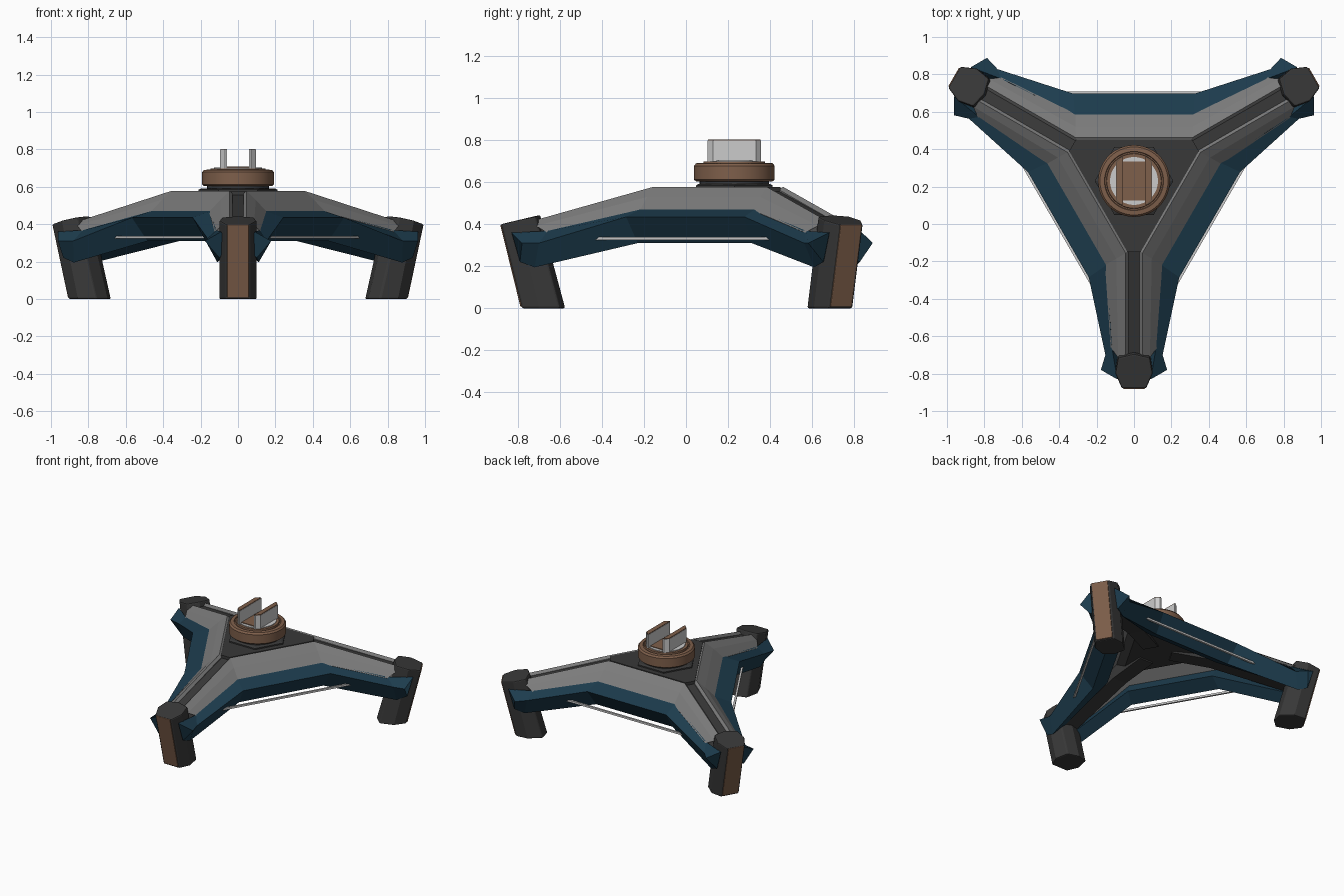
import bpy, bmesh
from math import radians, sin, cos, pi
from mathutils import Matrix, Vector

if "Cube" in bpy.data.objects:
    bpy.data.objects.remove(bpy.data.objects["Cube"])

CENTRE = Matrix.Translation((0, 0.23, 0))


def material(name, col):
    m = bpy.data.materials.new(name)
    m.diffuse_color = (*col, 1)
    m.use_nodes = True
    m.node_tree.nodes["Principled BSDF"].inputs["Base Color"].default_value = m.diffuse_color
    return m


BLUE = material("blue", (0.012, 0.045, 0.075))
BROWN = material("brown", (0.21, 0.115, 0.07))
DARK = material("dark", (0.04, 0.04, 0.04))
GREY = material("mid grey", (0.2, 0.2, 0.2))
WHITE = material("light grey", (0.6, 0.6, 0.6))


def finish(bm, name, mat, turn=0, bevel=0, smooth=False):
    bmesh.ops.recalc_face_normals(bm, faces=bm.faces)
    me = bpy.data.meshes.new(name)
    bm.to_mesh(me)
    bm.free()
    ob = bpy.data.objects.new(name, me)
    bpy.context.collection.objects.link(ob)
    ob.matrix_world = CENTRE @ Matrix.Rotation(radians(turn), 4, 'Z')
    me.materials.append(mat)
    if bevel:
        b = ob.modifiers.new("bevel", 'BEVEL')
        b.width, b.segments = bevel, 2
        b.limit_method, b.angle_limit = 'ANGLE', radians(35)
    if smooth:
        bpy.ops.object.select_all(action='DESELECT')
        ob.select_set(True)
        bpy.context.view_layer.objects.active = ob
        bpy.ops.object.shade_smooth_by_angle(angle=radians(35))
    return ob


def loft(rings, name, mat, **kw):
    bm = bmesh.new()
    vs = [[bm.verts.new(p) for p in ring] for ring in rings]
    n = len(rings[0])
    for a, b in zip(vs, vs[1:]):
        for i in range(n):
            j = (i + 1) % n
            bm.faces.new((a[i], a[j], b[j], b[i]))
    bm.faces.new(vs[0])
    bm.faces.new(vs[-1])
    return finish(bm, name, mat, **kw)


def lathe(profile, name, mat, n=48):
    rings = [[(r * cos(2 * pi * i / n), r * sin(2 * pi * i / n), z) for i in range(n)]
             for r, z in profile]
    return loft(rings, name, mat, smooth=True)


def leg(r, v, z):
    # distance along the leg at 30 degrees, sideways offset, height
    c, s = cos(pi / 6), sin(pi / 6)
    return Vector((r * c - v * s, r * s + v * c, z))


def chevron(stations, name, mat, **kw):
    # stations run from leg end to knee, then mirror to the other leg
    right = [[leg(*p) for p in st] for st in stations]
    left = [[Vector((-p.x, p.y, p.z)) for p in st] for st in reversed(right)]
    return loft(right + left, name, mat, **kw)


# Section stations for the chevron shells
grey_st = [
    [(.93, .03, .405), (.945, .045, .42), (.945, .085, .392), (.89, .125, .36),
     (.89, .11, .32), (.92, .03, .35)],
    [(.37, .03, .565), (.385, .045, .578), (.415, .095, .53), (.45, .155, .465),
     (.45, .14, .42), (.38, .03, .50)],
]
blue_st = [
    [(1.06, .09, .36), (1.01, .177, .31), (1.02, .10, .22), (.97, .05, .27)],
    [(.89, .118, .368), (.93, .153, .31), (.95, .11, .195), (.90, .05, .26)],
    [(.45, .148, .47), (.515, .242, .435), (.46, .17, .31), (.40, .09, .36)],
]

# Foot cross-sections: bottom and top
half_foot = [
    [(1.01, .065, 0), (.93, .10, 0), (.83, .08, 0)],
    [(1.11, .065, .40), (1.03, .10, .42), (.945, .085, .437)],
]
foot_tip = [(.805, 0, 0), (.925, 0, .445)]

for k in range(3):
    t = k * 120
    tag = ("back", "left", "right")[k]
    chevron(grey_st, tag + "_top_panel", GREY, turn=t)
    chevron(blue_st, tag + "_side_panel", BLUE, turn=t)

    # Thin rod under each side panel
    w = .007
    loft([[(x, .472 + dy * w, .331 + dz * w) for dy, dz in
           ((-1, -1), (1, -1), (1, 1), (-1, 1))] for x in (-.505, .505)],
         tag + "_brace_rod", WHITE, turn=t)

    # Foot with its outer inlay
    rings = [[leg(*p) for p in h] + [leg(*tip)] + [leg(r, -v, z) for r, v, z in reversed(h)]
             for h, tip in zip(half_foot, foot_tip)]
    loft(rings, tag + "_foot", DARK, turn=t, bevel=.008)
    loft([[leg(r + d, v, z) for d, v in ((-.03, -.058), (-.03, .058), (.006, .058), (.006, -.058))]
          for r, z in ((1.012, .008), (1.108, .398))],
         tag + "_foot_inlay", BROWN, turn=t, bevel=.004)

    # Dark core beam in the gap between panels
    loft([[leg(r, -.055, lo), leg(r, .055, lo), leg(r, .04, hi), leg(r, -.04, hi)]
          for r, hi, lo in ((.1, .555, .43), (.38, .555, .40), (.97, .395, .25))],
         tag + "_core_beam", DARK, turn=t)

# Dark hub joining the three legs
hub = []
for z, r, w in ((.44, .30, .03), (.50, .38, .035), (.576, .38, .035)):
    ring = []
    for k in range(3):
        rot = Matrix.Rotation(radians(120 * k), 3, 'Z')
        ring += [rot @ leg(r, -w, z), rot @ leg(r, w, z)]
    hub.append(ring)
loft(hub, "hub", DARK)

# Six-sided mounting plate and turntable
loft([[(r * cos(k * pi / 3), r * sin(k * pi / 3), z) for k in range(6)]
      for r, z in ((.21, .57), (.21, .585), (.195, .592))], "mount_plate", DARK)
lathe([(.165, .58), (.165, .61)], "turntable_neck", DARK)
lathe([(.182, .604), (.192, .612), (.192, .678), (.182, .69), (.158, .692),
       (.155, .686), (.148, .686), (.146, .698), (.135, .698)], "turntable", BROWN)

# Cradle: round base, slot floor and two upright jaws
lathe([(.128, .69), (.128, .703)], "cradle_base", WHITE)


def slab(x0, x1, y, z0, z1, ch, name, mat):
    # upright block with chamfered outer corners
    s = 1 if x1 > 0 else -1
    prof = [(x0, -y), (x1 - s * ch, -y), (x1, -y + ch), (x1, y - ch), (x1 - s * ch, y), (x0, y)]
    loft([[(px, py, z) for px, py in prof] for z in (z0, z1)], name, mat)


slab(-.06, .06, .105, .69, .708, .002, "slot_floor", BROWN)
for s, side in ((1, "right"), (-1, "left")):
    slab(s * .058, s * .095, .127, .69, .798, .025, side + "_jaw", WHITE)
    slab(s * .060, s * .093, .125, .798, .803, .025, side + "_jaw_cap", BROWN)
